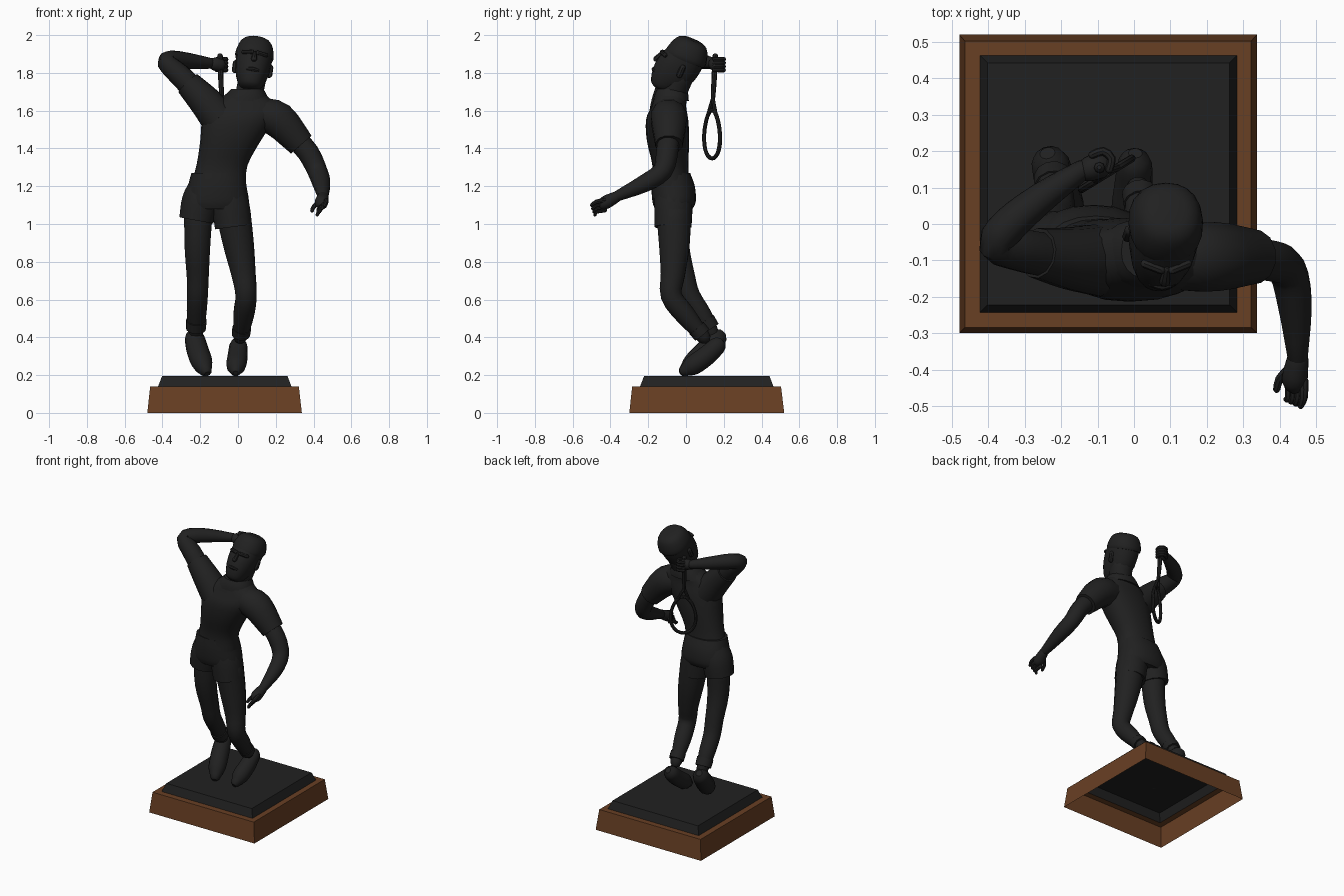
import bpy, bmesh, math
from mathutils import Vector, Matrix, Euler


def material(name, rgb):
    m = bpy.data.materials.new(name)
    m.diffuse_color = (*rgb, 1)
    return m


BLACK = material("dark bronze", (0.015, 0.015, 0.015))
WOOD = material("brown wood", (0.14, 0.05, 0.017))


def skin(name, rings, mat=BLACK, caps=True, smooth=True):
    """Join a list of equal vertex rings into one object."""
    bm = bmesh.new()
    loops = [[bm.verts.new(p) for p in r] for r in rings]
    n = len(loops[0])
    for a, b in zip(loops, loops[1:]):
        for i in range(n):
            bm.faces.new((a[i], a[(i + 1) % n], b[(i + 1) % n], b[i]))
    if caps:
        bm.faces.new(loops[0][::-1])
        bm.faces.new(loops[-1])
    bmesh.ops.recalc_face_normals(bm, faces=bm.faces)
    me = bpy.data.meshes.new(name)
    bm.to_mesh(me)
    bm.free()
    me.materials.append(mat)
    ob = bpy.data.objects.new(name, me)
    bpy.context.collection.objects.link(ob)
    if smooth:
        bpy.ops.object.select_all(action='DESELECT')
        ob.select_set(True)
        bpy.context.view_layer.objects.active = ob
        bpy.ops.object.shade_smooth_by_angle(angle=math.radians(40))
    return ob


def spline(keys, steps=3):
    """Catmull-Rom through tuples of any length."""
    k = [Vector(p) for p in keys]
    k = [2 * k[0] - k[1]] + k + [2 * k[-1] - k[-2]]
    out = []
    for i in range(1, len(k) - 2):
        a, b, c, d = k[i - 1:i + 3]
        for s in range(steps):
            t = s / steps
            out.append(0.5 * (2 * b + (c - a) * t + (2 * a - 5 * b + 4 * c - d) * t * t
                              + (3 * b - a - 3 * c + d) * t ** 3))
    return out + [k[-2]]


def limb(name, keys, n=12, round_ends=True, steps=3):
    """Round tube along (x, y, z, radius) keys."""
    pts = [(p.xyz, p[3]) for p in spline(keys, steps)]
    if round_ends:
        for end, nxt in ((0, 1), (-1, -2)):
            c, r = pts[end]
            d = (c - pts[nxt][0]).normalized()
            extra = [(c + d * r * 0.5, r * 0.8), (c + d * r * 0.85, r * 0.4)]
            pts = extra[::-1] + pts if end == 0 else pts + extra
    rings, prev, u = [], None, None
    for i, (c, r) in enumerate(pts):
        t = (pts[min(i + 1, len(pts) - 1)][0] - pts[max(i - 1, 0)][0]).normalized()
        u = t.orthogonal().normalized() if prev is None else prev.rotation_difference(t) @ u
        prev, v = t, t.cross(u)
        rings.append([c + r * (u * math.cos(2 * math.pi * j / n) + v * math.sin(2 * math.pi * j / n))
                      for j in range(n)])
    return skin(name, rings)


def body(name, keys, n=20, steps=3, mtx=Matrix(), power=0.9):
    """Stacked horizontal ellipses from (cx, cy, z, rx, ry) keys."""
    def f(v):
        return math.copysign(abs(v) ** power, v)
    rings = [[mtx @ Vector((k[0] + k[3] * f(math.cos(2 * math.pi * j / n)),
                            k[1] + k[4] * f(math.sin(2 * math.pi * j / n)), k[2]))
              for j in range(n)] for k in spline(keys, steps)]
    return skin(name, rings)


def square(x0, x1, y0, y1, z):
    return [(x0, y0, z), (x1, y0, z), (x1, y1, z), (x0, y1, z)]


# Base: hollow wooden frame with a bevelled dark plinth set on it
seat = square(-0.423, 0.283, -0.243, 0.463, 0.14)
skin("wood_base", [square(-0.48, 0.338, -0.3, 0.52, 0), square(-0.465, 0.322, -0.285, 0.503, 0.14), seat],
     WOOD, caps=False, smooth=False)
plinth = skin("plinth", [seat, square(-0.402, 0.262, -0.222, 0.442, 0.195)], smooth=False)
bm = bmesh.new()
bm.from_mesh(plinth.data)
bmesh.ops.delete(bm, geom=[f for f in bm.faces if f.calc_center_median().z < 0.145], context='FACES_ONLY')
bm.to_mesh(plinth.data)
bm.free()

# Shirt
body("shirt", [(-0.105, -0.08, 1.2, 0.148, 0.1), (-0.085, -0.083, 1.31, 0.135, 0.095),
               (-0.04, -0.095, 1.44, 0.16, 0.112), (0.0, -0.1, 1.55, 0.19, 0.112),
               (0.03, -0.092, 1.62, 0.19, 0.093), (0.037, -0.082, 1.67, 0.125, 0.085),
               (0.045, -0.08, 1.71, 0.08, 0.07)])
limb("sleeve_raised", [(-0.1, -0.1, 1.56, 0.1), (-0.175, -0.095, 1.65, 0.087), (-0.265, -0.08, 1.745, 0.07)],
     round_ends=False)
limb("sleeve_lowered", [(0.12, -0.095, 1.58, 0.09), (0.215, -0.09, 1.55, 0.098), (0.335, -0.09, 1.42, 0.074)],
     round_ends=False)
# Collar flares out around the neck
body("collar", [(0.035, -0.08, 1.65, 0.13, 0.095), (0.043, -0.078, 1.685, 0.108, 0.09),
                (0.05, -0.075, 1.715, 0.085, 0.078)], steps=2)

# Shorts
body("shorts_top", [(-0.105, -0.078, 1.27, 0.142, 0.1), (-0.11, -0.068, 1.2, 0.155, 0.115),
                    (-0.112, -0.063, 1.12, 0.17, 0.115), (-0.115, -0.065, 1.08, 0.16, 0.1)])
limb("shorts_leg_a", [(-0.17, -0.065, 1.2, 0.09), (-0.2, -0.062, 1.12, 0.1), (-0.22, -0.06, 1.02, 0.094)],
     round_ends=False)
limb("shorts_leg_b", [(-0.06, -0.068, 1.2, 0.095), (-0.04, -0.068, 1.1, 0.103), (-0.024, -0.068, 0.985, 0.101)],
     round_ends=False)

# Legs: bare leg, sock cuff and shoe for each side
legs = {
    "a": ([(-0.21, -0.06, 1.06, 0.078), (-0.215, -0.05, 0.88, 0.07), (-0.213, -0.01, 0.72, 0.06),
           (-0.215, 0.02, 0.62, 0.057), (-0.22, 0.09, 0.51, 0.052), (-0.222, 0.145, 0.41, 0.035)],
          [(-0.22, 0.1, 0.49, 0.055), (-0.223, 0.128, 0.445, 0.053)],
          [(-0.23, 0.165, 0.395, 0.053), (-0.215, 0.11, 0.335, 0.058), (-0.19, 0.04, 0.265, 0.056),
           (-0.172, -0.005, 0.225, 0.035)]),
    "b": ([(-0.025, -0.065, 1.06, 0.095), (0.005, -0.062, 0.88, 0.083), (0.03, -0.07, 0.73, 0.066),
           (0.043, -0.078, 0.62, 0.058), (0.03, -0.005, 0.52, 0.056), (0.012, 0.095, 0.4, 0.037)],
          [(0.02, 0.055, 0.45, 0.05), (0.015, 0.085, 0.415, 0.049)],
          [(0.002, 0.165, 0.355, 0.048), (-0.002, 0.105, 0.3, 0.053), (-0.01, 0.035, 0.25, 0.052),
           (-0.012, -0.005, 0.225, 0.033)]),
}
for side, (leg, sock, shoe) in legs.items():
    limb("leg_" + side, leg)
    limb("sock_" + side, sock, round_ends=False)
    limb("shoe_" + side, shoe)

# Arms
limb("arm_raised", [(-0.22, -0.09, 1.7, 0.062), (-0.31, -0.072, 1.79, 0.06), (-0.378, -0.055, 1.855, 0.05),
                    (-0.34, 0.0, 1.868, 0.05), (-0.25, 0.075, 1.862, 0.042), (-0.14, 0.15, 1.85, 0.028)])
limb("arm_lowered", [(0.28, -0.09, 1.48, 0.058), (0.37, -0.1, 1.38, 0.058), (0.42, -0.125, 1.28, 0.053),
                     (0.442, -0.22, 1.215, 0.048), (0.45, -0.37, 1.145, 0.028)])

# Fist around the racket grip
limb("fist", [(-0.125, 0.15, 1.848, 0.035), (-0.095, 0.162, 1.842, 0.038)])
for i in range(4):
    z = 1.872 - i * 0.019
    limb("fist_finger", [(-0.115, 0.19, z, 0.011), (-0.085, 0.2, z, 0.012), (-0.062, 0.18, z, 0.012),
                         (-0.068, 0.15, z, 0.011)], n=8, steps=2)

# Open hand with four fingers and a thumb
limb("palm", [(0.45, -0.37, 1.143, 0.03), (0.443, -0.415, 1.12, 0.036), (0.442, -0.435, 1.108, 0.034)])
for i in range(4):
    x, z = 0.466 - i * 0.013, 1.125 - i * 0.017
    limb("finger", [(x, -0.43, z, 0.013), (x, -0.475, z - 0.008, 0.012), (x - 0.008, -0.5 + i * 0.006, z - 0.026, 0.009)],
         n=8, steps=2)
limb("thumb", [(0.425, -0.4, 1.115, 0.014), (0.4, -0.425, 1.09, 0.012), (0.392, -0.455, 1.07, 0.01)], n=8, steps=2)

# Racket: egg-shaped hoop, two throat bars and grip
hand = Vector((0.85, 0.52, 0))
mid = Vector((-0.075, 0.138, 1.475))


def hoop(a):
    p = mid + hand * (0.08 - 0.014 * math.sin(a)) * math.cos(a) + Vector((0, 0, 0.128 * math.sin(a)))
    return (*p, 0.011)


limb("racket_hoop", [hoop(2 * math.pi * i / 28) for i in range(29)], n=8, round_ends=False, steps=1)
fork = (-0.085, 0.142, 1.665, 0.01)
for a in (60, 120):
    limb("racket_throat", [hoop(math.radians(a)), fork], n=8, steps=1)
limb("racket_grip", [(-0.085, 0.142, 1.65, 0.011), (-0.09, 0.148, 1.75, 0.014), (-0.095, 0.155, 1.89, 0.015)], n=8)

# Head, thrown back and leaning to one side
tilt = Matrix.Translation((0.08, -0.04, 1.84)) @ Euler((math.radians(-23), math.radians(8), 0)).to_matrix().to_4x4()
limb("neck", [(0.045, -0.08, 1.6, 0.078), (0.06, -0.07, 1.69, 0.075), (0.08, -0.03, 1.79, 0.075)])
body("head", [(0, -0.035, -0.155, 0.03, 0.035), (0, -0.035, -0.135, 0.058, 0.065), (0, -0.01, -0.07, 0.083, 0.107),
              (0, 0.002, 0.0, 0.094, 0.116), (0, 0.015, 0.06, 0.096, 0.108)], mtx=tilt)
body("cap", [(0, 0.018, 0.045, 0.098, 0.112), (0, 0.02, 0.065, 0.103, 0.113), (0, 0.02, 0.11, 0.094, 0.1),
             (0, 0.02, 0.142, 0.075, 0.08), (0, 0.018, 0.156, 0.045, 0.05)], steps=2, mtx=tilt)
# Facial features in head space
for s in (-1, 1):
    limb("ear", [(*(tilt @ Vector((s * 0.092, 0.02, z))), 0.016) for z in (-0.035, 0.01)], n=8)
    limb("brow", [(*(tilt @ Vector((s * x, y, 0.03))), 0.012) for x, y in ((0.015, -0.107), (0.06, -0.088))], n=8)
limb("nose", [(*(tilt @ Vector((0, -0.105, 0.03))), 0.01), (*(tilt @ Vector((0, -0.122, -0.015))), 0.016)], n=8)
limb("lips", [(*(tilt @ Vector((x, y, -0.07))), 0.012) for x, y in ((-0.028, -0.102), (0, -0.112), (0.028, -0.102))], n=8)
limb("chin", [(*(tilt @ Vector((x, -0.078, -0.122))), 0.022) for x in (-0.015, 0.015)], n=8)
